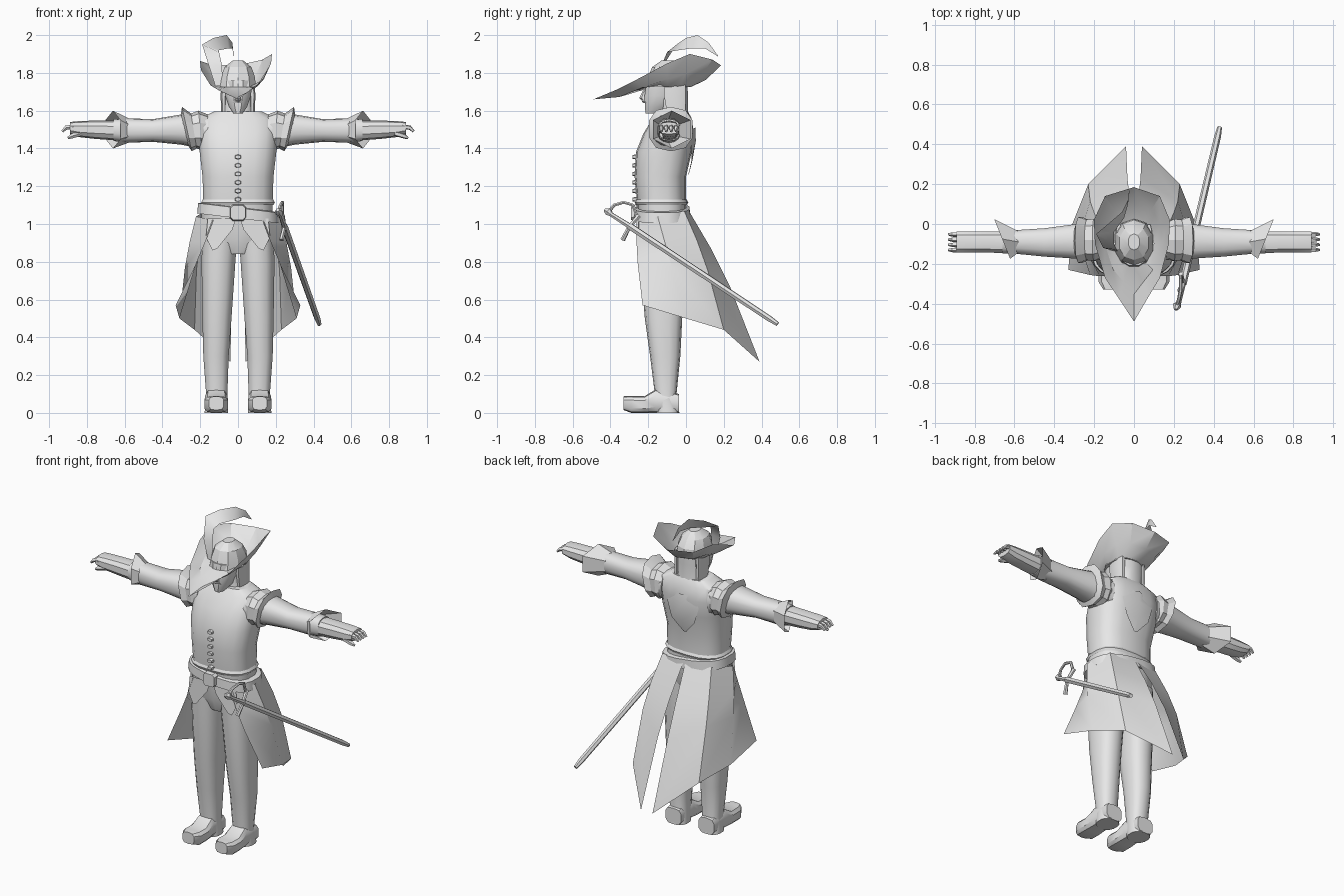
import bpy, bmesh, math
from mathutils import Vector

grey = bpy.data.materials.new("light grey")
grey.diffuse_color = (0.8, 0.8, 0.8, 1)


def finish(name, bm, angle=35):
    bmesh.ops.recalc_face_normals(bm, faces=bm.faces)
    me = bpy.data.meshes.new(name)
    bm.to_mesh(me)
    bm.free()
    ob = bpy.data.objects.new(name, me)
    bpy.context.collection.objects.link(ob)
    me.materials.append(grey)
    bpy.context.view_layer.objects.active = ob
    ob.select_set(True)
    bpy.ops.object.shade_smooth_by_angle(angle=math.radians(angle))
    ob.select_set(False)
    return ob


def grid(name, rows, closed=False, caps=False, angle=35):
    """Surface through rows of points."""
    bm = bmesh.new()
    vs = [[bm.verts.new(p) for p in r] for r in rows]
    n = len(rows[0])
    for a, b in zip(vs, vs[1:]):
        for i in range(n if closed else n - 1):
            j = (i + 1) % n
            bm.faces.new((a[i], a[j], b[j], b[i]))
    if caps:
        bm.faces.new(vs[0])
        bm.faces.new(vs[-1])
    bmesh.ops.remove_doubles(bm, verts=bm.verts, dist=1e-4)
    return finish(name, bm, angle)


def loft(name, axis, rings, n=14, power=0.8, caps=True, side=1, shear=None, angle=35):
    """Rounded sections (t, a0, a1, b0, b1) stacked along an axis."""
    rows = []
    for t, a0, a1, b0, b1 in rings:
        row = []
        for k in range(n):
            w = 2 * math.pi * (k + 0.5) / n
            c, s = math.cos(w), math.sin(w)
            a = (a0 + a1) / 2 + (a1 - a0) / 2 * math.copysign(abs(c) ** power, c)
            b = (b0 + b1) / 2 + (b1 - b0) / 2 * math.copysign(abs(s) ** power, s)
            p = {"x": (t, a, b), "y": (a, t, b), "z": (a, b, t)}[axis]
            if shear:
                p = shear(*p)
            row.append((p[0] * side, p[1], p[2]))
        rows.append(row)
    return grid(name, rows, True, caps, angle)


def rod(name, pts, radii, n=6):
    """Tube along a path."""
    pts = [Vector(p) for p in pts]
    rows = []
    for i, p in enumerate(pts):
        d = pts[min(i + 1, len(pts) - 1)] - pts[max(i - 1, 0)]
        q = d.to_track_quat('Z', 'Y')
        r = radii[i] if isinstance(radii, (list, tuple)) else radii
        rows.append([p + q @ Vector((r * math.cos(2 * math.pi * k / n), r * math.sin(2 * math.pi * k / n), 0))
                     for k in range(n)])
    return grid(name, rows, True, True)


# Torso, hips, belt
loft("torso", "z", [(1.02, -.185, .185, -.25, 0), (1.1, -.185, .185, -.258, 0), (1.25, -.19, .19, -.272, 0),
                    (1.38, -.205, .205, -.265, .03), (1.48, -.21, .21, -.225, .042),
                    (1.56, -.2, .2, -.175, .03), (1.595, -.13, .13, -.15, .01)], n=18, power=.75)
loft("hips", "z", [(.84, -.07, .07, -.22, -.03), (.92, -.19, .19, -.25, 0), (1.06, -.195, .195, -.255, 0)],
     n=18, power=.75)
loft("belt", "z", [(1.03, -.2, .2, -.26, .01), (1.03, -.218, .218, -.276, .024),
                   (1.085, -.213, .213, -.274, .02), (1.09, -.18, .18, -.25, 0)], n=20, power=.75, caps=False,
     shear=lambda x, y, z: (x, y, z - .12 * x))
loft("buckle", "y", [(-.292, -.04, .04, 1.02, 1.1), (-.26, -.045, .045, 1.015, 1.105)], n=8, power=.5)
loft("waist_trim", "z", [(1.1, -.19, .19, -.265, .005), (1.115, -.197, .197, -.272, .012),
                         (1.13, -.188, .188, -.265, .004)], n=18, power=.75, caps=False)
# Jacket buttons
for k in range(6):
    z = 1.13 + k * .045
    loft(f"button_{k + 1}", "y", [(-.284, -.015, .015, z - .01, z + .01), (-.255, -.02, .02, z - .015, z + .015)],
         n=6)
# Raised back panel
grid("back_panel", [[(-.07, .025, 1.5), (0, .05, 1.51), (.07, .025, 1.5)],
                    [(-.11, .03, 1.44), (0, .052, 1.44), (.11, .03, 1.44)],
                    [(-.08, .03, 1.34), (0, .035, 1.34), (.08, .03, 1.34)],
                    [(-.01, .012, 1.26), (0, .014, 1.26), (.01, .012, 1.26)]])

for s, tag in ((-1, "right"), (1, "left")):
    # Legs and boots
    loft(tag + "_leg", "z", [(.95, .0, .19, -.25, 0), (.8, .012, .195, -.243, 0), (.5, .033, .19, -.218, -.02),
                             (.3, .048, .185, -.19, -.03), (.1, .055, .17, -.165, -.05),
                             (0, .052, .178, -.16, -.035)], side=s)
    loft(tag + "_boot_foot", "y", [(-.037, .06, .17, 0, .1), (-.16, .055, .175, 0, .125), (-.22, .05, .18, 0, .088),
                                   (-.29, .05, .18, 0, .09), (-.33, .075, .155, .015, .088)],
         n=10, power=.6, side=s)
    # Coat skirt panel: waist, middle and hem rows
    waist = [(.13, -.262, 1.02), (.222, -.15, 1.04), (.17, -.01, 1.07), (.006, .015, 1.07)]
    hem = [(.33, -.23, .57), (.31, 0, .5), (.23, .2, .44), (.04, .39, .27)]
    bulge = [(-.01, -.01, 0), (.015, 0, 0), (.02, .02, 0), (.01, .03, 0)]
    rows = []
    for t, f in ((0, 0), (.25, .8), (.5, 1), (1, 0)):
        rows.append([tuple(a + (b - a) * t + d * f for a, b, d in zip(p, q, e))
                     for p, q, e in zip(waist, hem, bulge)])
    grid(tag + "_coat_skirt", [[(x * s, y, z) for x, y, z in r] for r in rows], angle=25)
    # Short pointed front flap below the belt
    grid(tag + "_front_flap", [[(s * .01, -.262, 1.03), (s * .16, -.25, 1.03)],
                               [(s * .03, -.263, .97), (s * .17, -.25, .93)],
                               [(s * .11, -.26, .87), (s * .135, -.255, .86)]])
    # Arm, shoulder cap, cuff, glove
    loft(tag + "_sleeve", "x", [(.16, -.18, .02, 1.39, 1.575), (.3, -.175, 0, 1.42, 1.58),
                                (.45, -.165, -.02, 1.435, 1.555), (.6, -.15, -.03, 1.43, 1.56),
                                (.66, -.15, -.03, 1.44, 1.555)], side=s)
    loft(tag + "_shoulder_cap", "x", [(.16, -.17, .01, 1.41, 1.58), (.2, -.19, .03, 1.39, 1.6),
                                      (.235, -.185, .025, 1.4, 1.585), (.27, -.2, .04, 1.385, 1.62),
                                      (.285, -.17, .0, 1.42, 1.58)], n=10, caps=False, side=s, angle=20,
         shear=lambda x, y, z: (x + (z - 1.5) * .22 * min(1, (x - .16) * 10), y, z))
    loft(tag + "_cuff", "x", [(.58, -.152, -.028, 1.43, 1.56), (.66, -.19, .04, 1.4, 1.6)],
         n=6, power=1, caps=False, side=s, angle=20,
         shear=lambda x, y, z: (x + (y + .08) * .4 * (x > .6), y, z))
    loft(tag + "_glove", "x", [(.6, -.15, -.035, 1.44, 1.55), (.75, -.145, -.035, 1.45, 1.548),
                               (.84, -.145, -.035, 1.46, 1.545), (.89, -.145, -.035, 1.475, 1.54)],
         n=10, side=s)
    for k in range(4):
        y = -.13 + k * .026
        rod(f"{tag}_finger_{k + 1}", [(s * .87, y, 1.515), (s * .91, y, 1.51), (s * .93, y, 1.49)],
            [.014, .012, .007], 5)
    rod(tag + "_thumb", [(s * .83, -.13, 1.48), (s * .88, -.13, 1.465), (s * .9, -.125, 1.455)],
        [.014, .013, .007], 5)
    # Brow, ear side hair
    loft(tag + "_side_hair", "z", [(1.57, .06, .09, -.1, -.0), (1.68, .06, .093, -.12, .0),
                                   (1.75, .06, .09, -.12, 0)], n=8, side=s)

# Head
loft("neck_and_hair", "z", [(1.54, -.1, .1, -.15, .02), (1.6, -.08, .08, -.13, .012),
                            (1.68, -.08, .08, -.14, .012), (1.75, -.085, .085, -.14, .01)], n=12)
loft("head", "z", [(1.585, -.025, .025, -.215, -.14), (1.62, -.05, .05, -.22, -.06),
                   (1.68, -.07, .07, -.222, -.02), (1.76, -.08, .08, -.21, .0)], n=12)
loft("nose", "z", [(1.655, -.018, .018, -.235, -.2), (1.668, -.016, .016, -.247, -.2),
                   (1.72, -.007, .007, -.222, -.2)], n=6, power=1)
loft("moustache", "z", [(1.64, -.035, .035, -.226, -.18), (1.65, -.025, .025, -.234, -.18)], n=6, power=1)

# Hat crown and upturned brim
loft("hat_crown", "z", [(1.725, -.1, .1, -.215, .025), (1.78, -.093, .093, -.2, .02),
                        (1.83, -.075, .075, -.18, -.01), (1.865, -.03, .03, -.13, -.05)],
     n=10, power=.9, angle=20)
half = [(0, -.49, 1.66), (.07, -.37, 1.71), (.13, -.27, 1.76), (.175, -.1, 1.85), (.18, .02, 1.9),
        (.13, .14, 1.87), (0, .185, 1.84)]
outer = half + [(-x * 1.12, y, z - .2 * x) for x, y, z in half[-2:0:-1]]
inner, mid = [], []
for x, y, z in outer:
    w = math.atan2(y + .095, x)
    p = (.1 * math.cos(w), -.095 + .12 * math.sin(w), 1.725)
    inner.append(p)
    mid.append(((p[0] + x) / 2, (p[1] + y) / 2, (p[2] + z) / 2 - .02))
grid("hat_brim", [inner, mid, outer], closed=True, angle=30)

# Curled feather
left = [(-.12, -.13, 1.73), (-.155, -.12, 1.84), (-.19, -.05, 1.95), (-.13, .0, 1.985), (-.06, .06, 2.0),
        (-.03, .12, 1.96), (-.025, .17, 1.89)]
right = [(-.08, -.14, 1.73), (-.085, -.13, 1.84), (-.1, -.1, 1.91), (-.1, -.04, 1.92), (-.05, .03, 1.93),
         (-.03, .1, 1.93), (-.022, .168, 1.888)]
grid("hat_feather", list(zip(left, right)), angle=50)

# Sword: blade in scabbard, grip, crossguard, knuckle bow
rod("scabbard", [(.245, -.3, .99), (.42, .44, .5), (.43, .485, .47)], [.019, .017, .012])
rod("sword_grip", [(.21, -.43, 1.075), (.215, -.41, 1.065), (.225, -.395, 1.05), (.245, -.3, .99)],
    [.01, .022, .012, .015])
rod("crossguard", [(.23, -.335, .915), (.245, -.3, .985), (.235, -.25, 1.045)], [.013, .011, .013])
rod("knuckle_bow", [(.215, -.41, 1.065), (.225, -.38, 1.1), (.235, -.33, 1.115), (.235, -.28, 1.1),
                    (.235, -.26, 1.04)], .009)
